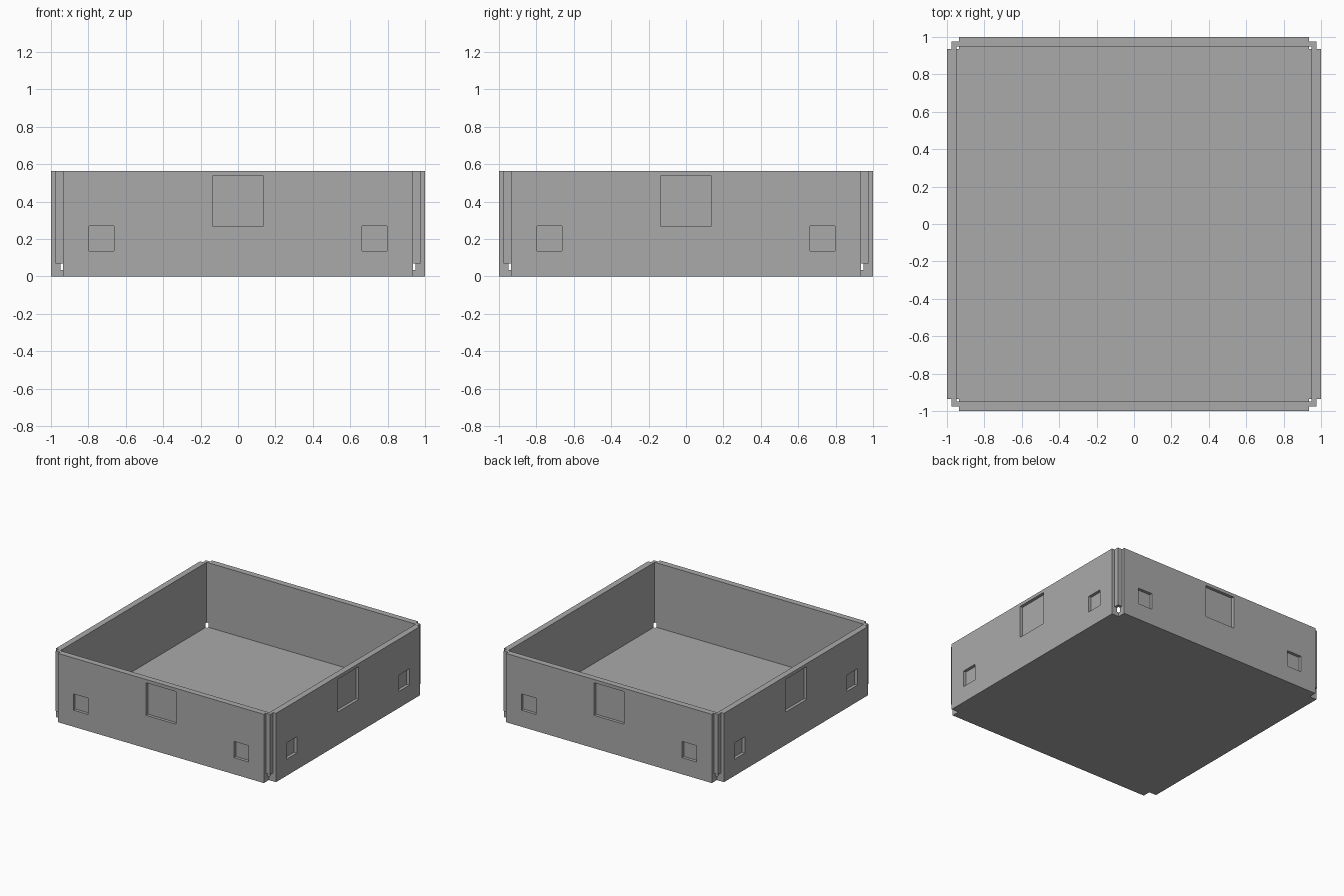
import bpy
import bmesh
from mathutils import Matrix, Vector

if "Cube" in bpy.data.objects:
    bpy.data.objects.remove(bpy.data.objects["Cube"])

HEIGHT = 0.565
FLOOR = 0.035
INNER = 0.95      # inside face of the walls
PANEL = 0.935     # half length of each wall panel
CORNER = 0.975    # outside face of the recessed corner posts
POCKET_DEPTH = 0.025

grey = bpy.data.materials.new("plain grey")
grey.use_nodes = True
color = (0.4, 0.4, 0.4, 1)
grey.diffuse_color = color
grey.node_tree.nodes["Principled BSDF"].inputs["Base Color"].default_value = color


def add_box(bm, low, high, turn=0):
    low, high = Vector(low), Vector(high)
    matrix = (Matrix.Rotation(turn, 4, "Z")
              @ Matrix.Translation((low + high) / 2)
              @ Matrix.Diagonal((*(high - low), 1)))
    bmesh.ops.create_cube(bm, size=1, matrix=matrix)


def make_object(name, bm):
    bmesh.ops.recalc_face_normals(bm, faces=bm.faces)
    mesh = bpy.data.meshes.new(name)
    bm.to_mesh(mesh)
    bm.free()
    mesh.materials.append(grey)
    obj = bpy.data.objects.new(name, mesh)
    bpy.context.collection.objects.link(obj)
    return obj


def combine(target, other, operation):
    other.hide_render = True
    mod = target.modifiers.new(operation.title(), "BOOLEAN")
    mod.operation = operation
    mod.solver = "EXACT"
    mod.object = other
    bpy.context.view_layer.objects.active = target
    bpy.ops.object.modifier_apply(modifier=mod.name)
    bpy.data.objects.remove(other)


# Solid block with notched corners: walls and floor
bm = bmesh.new()
outline = []
for sx, sy in ((1, 1), (-1, 1), (-1, -1), (1, -1)):
    step = [(sx, sy * PANEL), (sx * PANEL, sy * PANEL), (sx * PANEL, sy)]
    outline += step if sx * sy > 0 else step[::-1]
base = bm.faces.new([bm.verts.new((x, y, 0)) for x, y in outline])
top = bmesh.ops.extrude_face_region(bm, geom=[base])["geom"]
bmesh.ops.translate(bm, vec=(0, 0, HEIGHT),
                    verts=[v for v in top if isinstance(v, bmesh.types.BMVert)])
tray = make_object("tray", bm)

# Recessed corner posts, raised clear of the floor
bm = bmesh.new()
add_box(bm, (-CORNER, -CORNER, 0.07), (CORNER, CORNER, HEIGHT))
combine(tray, make_object("corner_posts", bm), "UNION")

# Hollow interior
bm = bmesh.new()
add_box(bm, (-INNER, -INNER, FLOOR), (INNER, INNER, 1))
combine(tray, make_object("interior_cutter", bm), "DIFFERENCE")

# Shallow square pockets on all four walls: centre, half size, bottom, top
bm = bmesh.new()
for side in range(4):
    for x, half, low, high in ((0, 0.137, 0.27, 0.538),
                               (-0.73, 0.067, 0.136, 0.27),
                               (0.73, 0.067, 0.136, 0.27)):
        add_box(bm, (x - half, -1.1, low), (x + half, POCKET_DEPTH - 1, high),
                side * 1.5707963)
combine(tray, make_object("pocket_cutter", bm), "DIFFERENCE")
